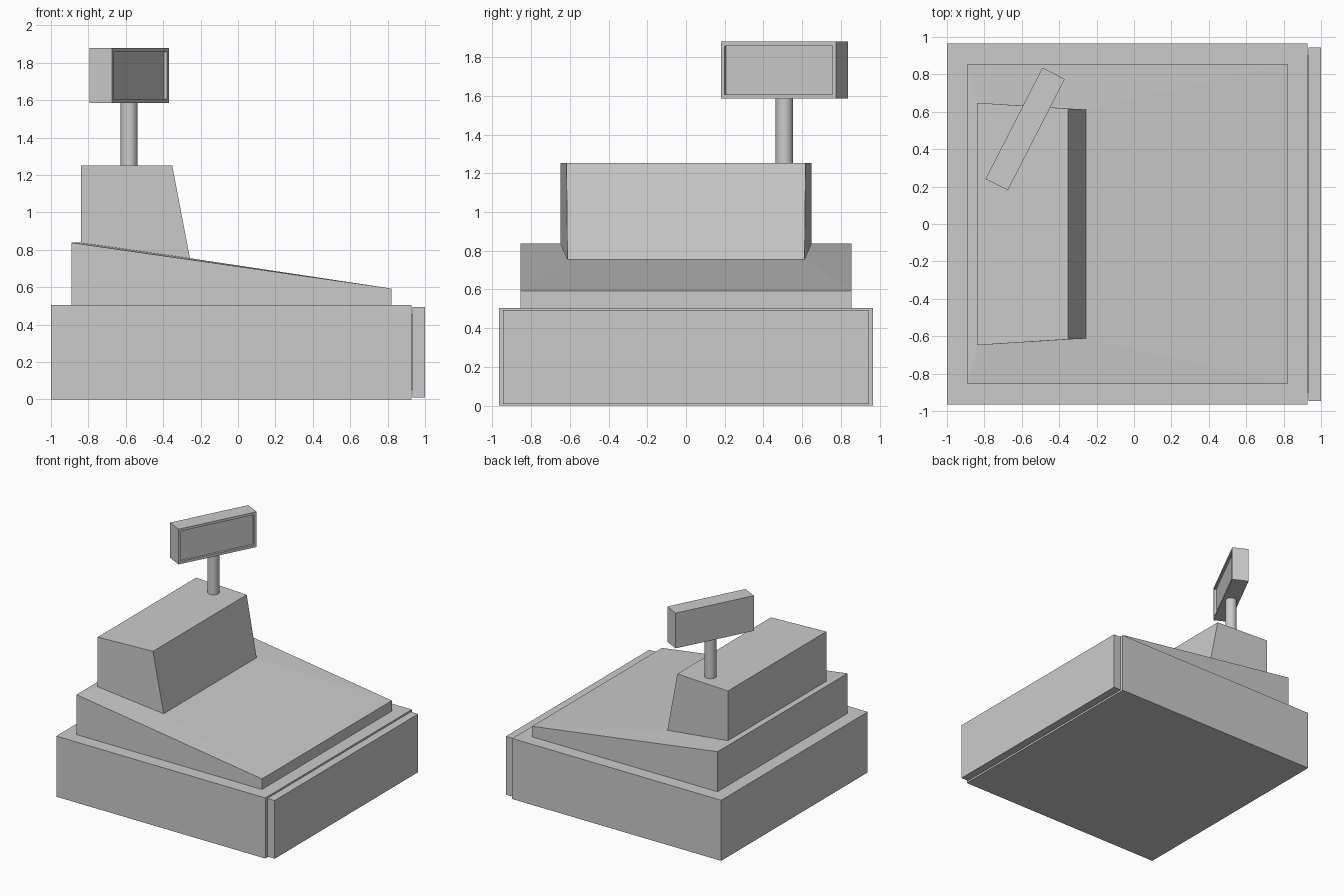
import bpy, bmesh, math

if "Cube" in bpy.data.objects:
    bpy.data.objects.remove(bpy.data.objects["Cube"])


def mesh_object(name, bm):
    bmesh.ops.recalc_face_normals(bm, faces=bm.faces)
    me = bpy.data.meshes.new(name)
    bm.to_mesh(me)
    bm.free()
    ob = bpy.data.objects.new(name, me)
    bpy.context.collection.objects.link(ob)
    return ob


def box(name, x0, x1, half_y, z0, z1):
    return loft(name, [ring(x0, x1, half_y, half_y, z, z) for z in (z0, z1)])


def ring(xb, xf, yb, yf, zb, zf):
    """Four-cornered loop: b = rear edge (-x), f = keyboard edge (+x)."""
    return [(xb, -yb, zb), (xf, -yf, zf), (xf, yf, zf), (xb, yb, zb)]


def loft(name, rings):
    bm = bmesh.new()
    loops = [[bm.verts.new(p) for p in r] for r in rings]
    for a, b in zip(loops, loops[1:]):
        for i in range(4):
            j = (i + 1) % 4
            bm.faces.new((a[i], a[j], b[j], b[i]))
    bm.faces.new(loops[0][::-1])
    bm.faces.new(loops[-1])
    return mesh_object(name, bm)


# Cash drawer case, the shadow-gap neck and the drawer front
box("drawer_case", -1.0, 0.927, 0.965, 0.0, 0.505)
box("drawer_neck", 0.92, 0.94, 0.90, 0.05, 0.455)
box("drawer_front", 0.933, 1.0, 0.945, 0.01, 0.495)

# Sloping body with the raised tower growing out of it
loft("register_body", [
    ring(-0.89, 0.82, 0.855, 0.855, 0.505, 0.505),
    ring(-0.89, 0.82, 0.855, 0.855, 0.838, 0.593),
    ring(-0.84, -0.257, 0.648, 0.612, 0.838, 0.755),
    ring(-0.84, -0.352, 0.648, 0.617, 1.252, 1.252),
])

# Display pole
px, py = -0.582, 0.508
bpy.ops.mesh.primitive_cylinder_add(vertices=24, radius=0.045, depth=0.36,
                                    location=(px, py, 1.42))
bpy.context.object.name = "display_pole"
bpy.ops.object.shade_smooth_by_angle(angle=math.radians(40))

# Customer display: turned box with a recessed screen on its operator side
bm = bmesh.new()
bmesh.ops.create_cube(bm, size=1)
bmesh.ops.scale(bm, vec=(0.134, 0.668, 0.294), verts=bm.verts)
bm.normal_update()
screen = max(bm.faces, key=lambda f: f.normal.x)
bmesh.ops.inset_region(bm, faces=[screen], thickness=0.03)
walls = bmesh.ops.extrude_discrete_faces(bm, faces=[screen])
bmesh.ops.translate(bm, vec=(-0.018, 0, 0), verts=walls["faces"][0].verts)
display = mesh_object("customer_display", bm)
display.location = (px, py, 1.732)
display.rotation_euler.z = math.radians(-27.1)
